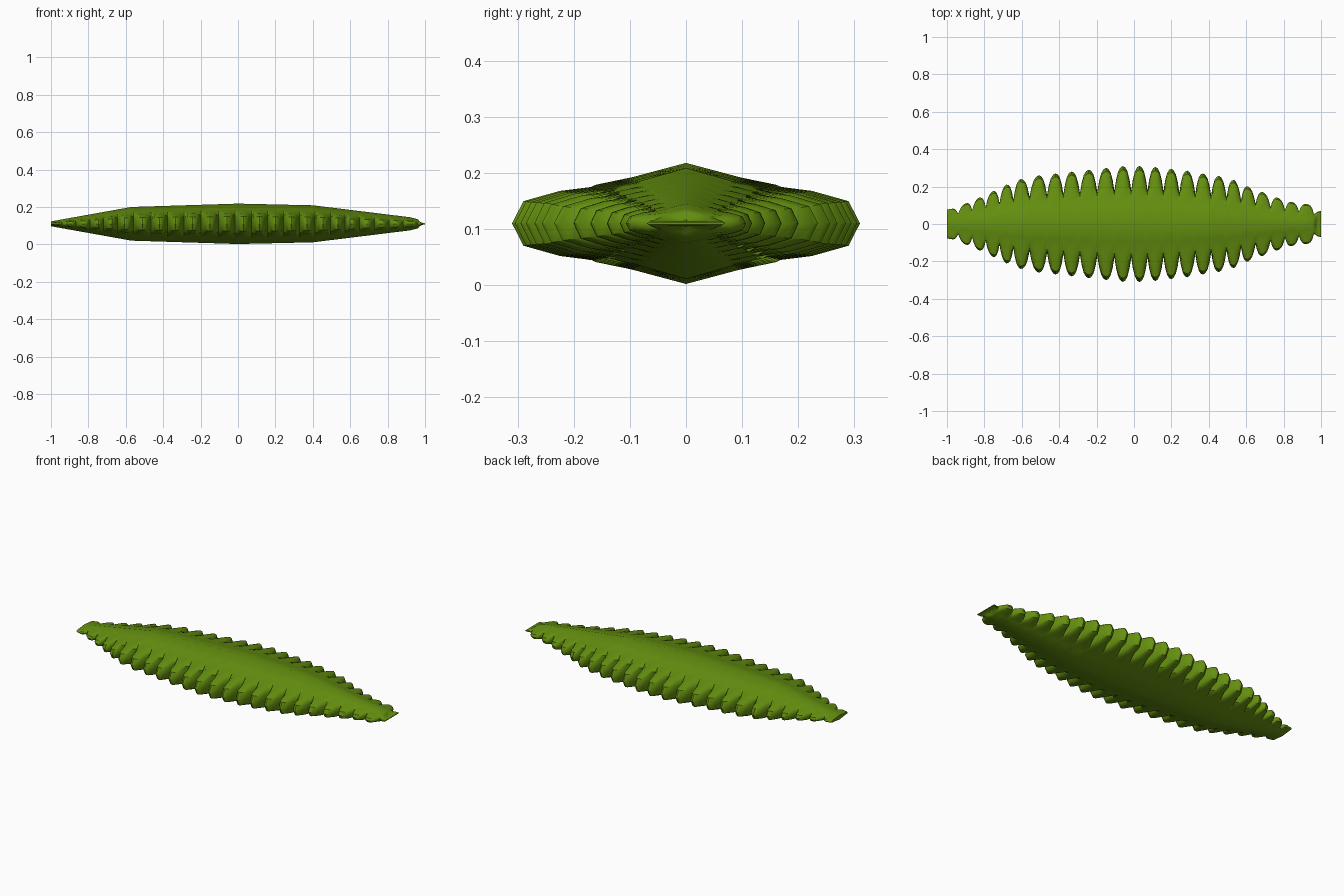
import bpy, bmesh

if "Cube" in bpy.data.objects:
    bpy.data.objects.remove(bpy.data.objects["Cube"])

MID = 0.11
# lobe tips: (x, half width), body half thickness: (x, t)
TIPS = [(-.98, .08), (-.90, .11), (-.83, .14), (-.755, .175), (-.683, .21), (-.607, .24),
        (-.51, .26), (-.42, .27), (-.335, .28), (-.243, .29), (-.15, .30), (-.06, .31),
        (.03, .31), (.115, .305), (.2, .295), (.285, .285), (.37, .27), (.455, .257),
        (.535, .235), (.61, .2), (.69, .17), (.77, .14), (.845, .117), (.92, .107)]
THICK = [(-1, .013), (-.57, .09), (0, .108), (.4, .099), (.92, .035), (.97, .022), (1, .006)]


def lerp_table(table, x):
    for (x0, a), (x1, b) in zip(table, table[1:]):
        if x <= x1:
            t = max(0, (x - x0) / (x1 - x0))
            return a + (b - a) * t
    return table[-1][1]


def half_section(w, t, f):
    """Half outline, ridge to keel; f = 0 in a notch, 1 at a lobe tip."""
    lobe = [(.52, .64, .45, .64), (.56, .42, .725, .54), (.575, .2, .935, .37)]
    top = [(0, t), (.3 * w, .77 * t)]
    for y0, z0, y1, z1 in lobe:
        top.append(((y0 + (y1 - y0) * f) * w, (z0 + (z1 - z0) * f) * t))
    edge = (.58 + .42 * f) * w
    return top + [(edge, 0)] + [(y, -z) for y, z in reversed(top)]


# stations along the leaf: notch, rising side, rounded tip, falling side
shape = [(0, 0), (.1, .45), (.22, .78), (.36, .95), (.5, 1), (.64, .95), (.78, .78), (.9, .45)]
xs = [p[0] for p in TIPS]
bounds = [-1.035] + [(a + b) / 2 for a, b in zip(xs, xs[1:])] + [.962]
stations = []
for (x, w), a, b in zip(TIPS, bounds, bounds[1:]):
    for u, f in shape:
        px = a + (x - a) * u * 2 if u < .5 else x + (b - x) * (u - .5) * 2
        if px > -1.0:
            wide = lerp_table(TIPS, px)
            stations.append((px, wide, f))
stations.insert(0, (-1.0, .078, .93))
# flared tail
stations += [(.962, .09, 0), (.972, .078, .4), (.982, .074, .75), (1.0, .07, 1)]

bm = bmesh.new()
rings = []
for x, w, f in stations:
    half = half_section(w, lerp_table(THICK, x), f)
    loop = half + [(-y, z) for y, z in reversed(half[1:-1])]
    ring = []
    for y, z in loop:
        # pull the middle of the tail in to make a forked end
        px = x - .028 * (1 - min(1, abs(y) / .065)) * max(0, (x - .962) / .038)
        ring.append(bm.verts.new((px, y, MID + z)))
    rings.append(ring)
for r, s in zip(rings, rings[1:]):
    n = len(r)
    for i in range(n):
        j = (i + 1) % n
        bm.faces.new((r[i], r[j], s[j], s[i]))
# ends closed by strips across the middle
for ring in (rings[0], rings[-1]):
    n = len(ring)
    h = n // 2
    for i in range(h):
        if i == 0:
            bm.faces.new((ring[0], ring[1], ring[-1]))
        elif i == h - 1:
            bm.faces.new((ring[i], ring[h], ring[n - i]))
        else:
            bm.faces.new((ring[i], ring[i + 1], ring[n - i - 1], ring[n - i]))
bmesh.ops.recalc_face_normals(bm, faces=bm.faces)

mesh = bpy.data.meshes.new("leaf")
bm.to_mesh(mesh)
bm.free()
leaf = bpy.data.objects.new("leaf", mesh)
bpy.context.collection.objects.link(leaf)
green = bpy.data.materials.new("leaf_green")
green.diffuse_color = (.13, .28, .005, 1)
green.use_nodes = True
green.node_tree.nodes["Principled BSDF"].inputs["Base Color"].default_value = green.diffuse_color
mesh.materials.append(green)
bpy.context.view_layer.objects.active = leaf
leaf.select_set(True)
bpy.ops.object.shade_smooth_by_angle(angle=.7)
